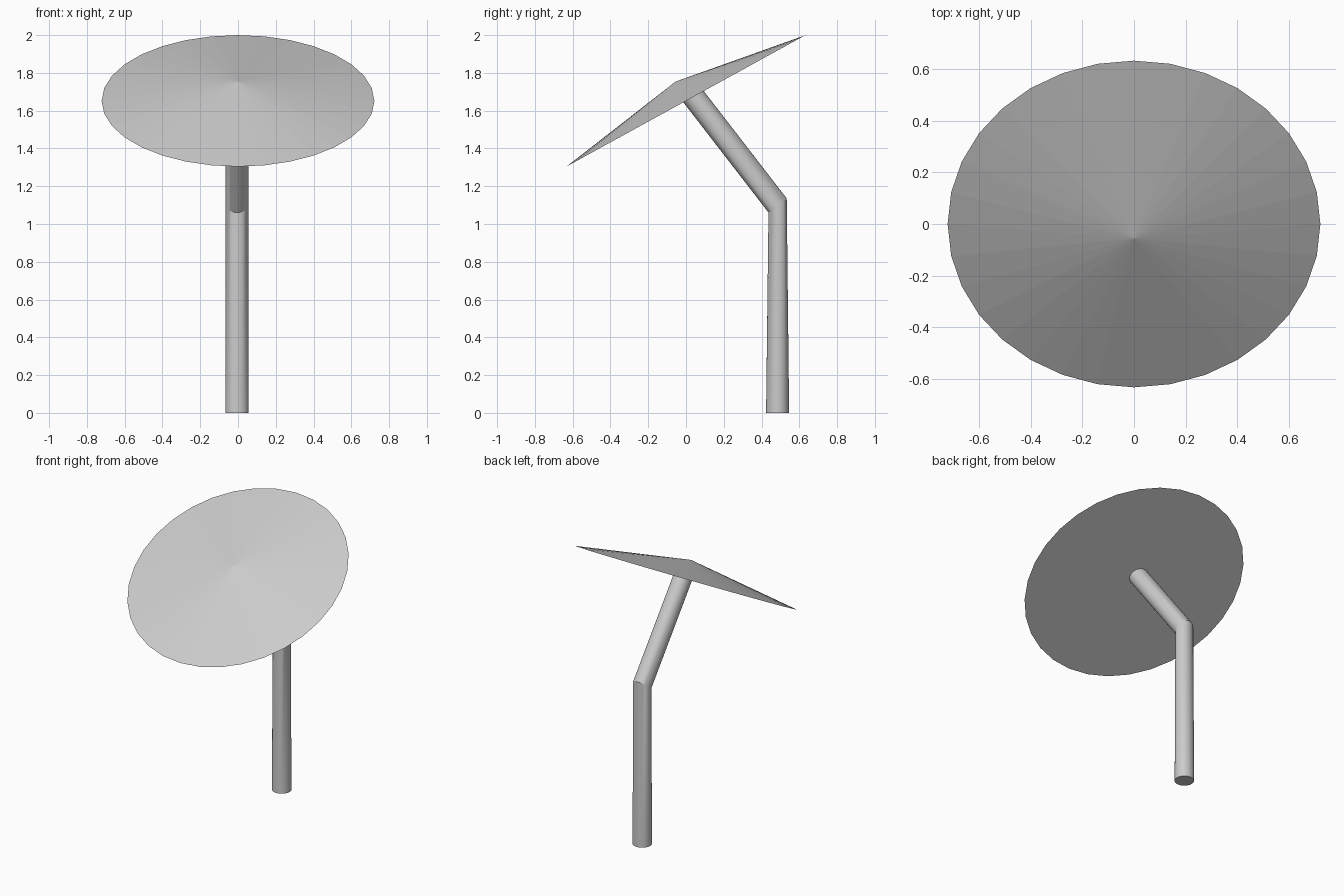
import bpy, bmesh, math
from mathutils import Vector, Matrix

if "Cube" in bpy.data.objects:
    bpy.data.objects.remove(bpy.data.objects["Cube"])

SIDES = 32


def add_object(name, bm):
    bmesh.ops.recalc_face_normals(bm, faces=bm.faces[:])
    mesh = bpy.data.meshes.new(name)
    bm.to_mesh(mesh)
    bm.free()
    obj = bpy.data.objects.new(name, mesh)
    bpy.context.collection.objects.link(obj)
    return obj


# Tilted shallow cone canopy with a flat underside
tilt = math.atan2(0.3475, 0.632)
height = 0.116
bm = bmesh.new()
bmesh.ops.create_cone(
    bm, cap_ends=True, segments=SIDES, radius1=0.722, radius2=0, depth=height,
    matrix=Matrix.Translation((0, 0, 1.652))
    @ Matrix.Rotation(tilt, 4, 'X')
    @ Matrix.Translation((0, 0, height / 2)))
bmesh.ops.remove_doubles(bm, verts=bm.verts[:], dist=0.0001)
add_object("canopy", bm)

# Bent post: rings at the foot, the elbow (square to the upper arm) and the top
arm = Vector((0, -0.611, 0.792)).normalized()
across = Vector((0, arm.z, -arm.y))
rings = [
    (Vector((-0.005, 0.485, 0)), Vector((0, 1, 0))),
    (Vector((-0.005, 0.485, 1.098)), across),
    (Vector((-0.005, 0.02, 1.70)), across),
]
radius = 0.061
bm = bmesh.new()
loops = []
for centre, side in rings:
    loops.append([
        bm.verts.new(centre + radius * (Vector((1, 0, 0)) * math.cos(a) + side * math.sin(a)))
        for a in (2 * math.pi * i / SIDES for i in range(SIDES))])
for low, high in zip(loops, loops[1:]):
    for i in range(SIDES):
        j = (i + 1) % SIDES
        bm.faces.new((low[i], low[j], high[j], high[i]))
bm.faces.new(loops[0][::-1])
bm.faces.new(loops[-1])
post = add_object("bent_post", bm)

bpy.context.view_layer.objects.active = post
post.select_set(True)
bpy.ops.object.shade_smooth_by_angle(angle=math.radians(25))
